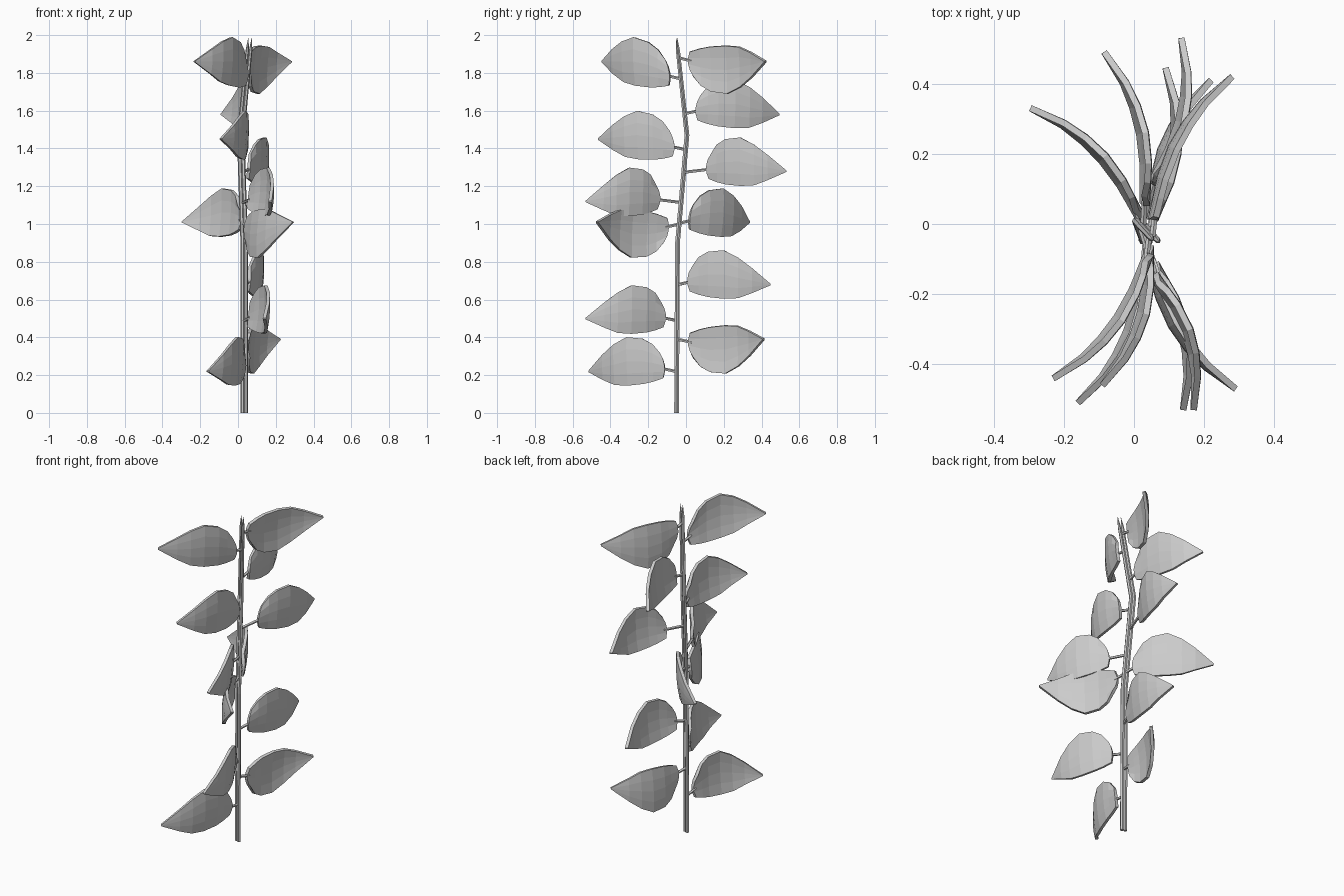
import bpy, bmesh
from mathutils import Vector

cube = bpy.data.objects.get("Cube")
if cube:
    bpy.data.objects.remove(cube)

grey = bpy.data.materials.new("plain grey")
grey.use_nodes = True
colour = (0.6, 0.6, 0.6, 1)
grey.diffuse_color = colour
grey.node_tree.nodes["Principled BSDF"].inputs["Base Color"].default_value = colour


def finish(bm, name):
    bmesh.ops.recalc_face_normals(bm, faces=bm.faces)
    mesh = bpy.data.meshes.new(name)
    bm.to_mesh(mesh)
    bm.free()
    mesh.materials.append(grey)
    obj = bpy.data.objects.new(name, mesh)
    bpy.context.collection.objects.link(obj)
    return obj


def tube(name, points, radii, sides=6):
    """Closed tube swept through points."""
    bm = bmesh.new()
    pts = [Vector(p) for p in points]
    turn = (pts[-1] - pts[0]).to_track_quat('Z', 'Y')
    rings = []
    for p, r in zip(pts, radii):
        ring = bmesh.ops.create_circle(bm, segments=sides, radius=r)["verts"]
        for v in ring:
            v.co = turn @ v.co + p
        rings.append(ring)
    for a, b in zip(rings, rings[1:]):
        for i in range(sides):
            j = (i + 1) % sides
            bm.faces.new((a[i], a[j], b[j], b[i]))
    bm.faces.new(rings[0])
    bm.faces.new(rings[-1])
    return finish(bm, name)


# Twin stalks following one gently bent path, each ending in a point
PATH = [(0.033, -0.05, 0), (0.033, -0.045, 0.9), (0.014, 0.005, 1.47),
        (0.058, -0.043, 1.92), (0.064, -0.05, 1.985)]
for side, name in ((-1, "stalk_right"), (1, "stalk_left")):
    tube(name, [(x + side * 0.009, y - side * 0.003, z) for x, y, z in PATH],
         [0.011, 0.011, 0.011, 0.009, 0.001])


def stem_at(z):
    for a, b in zip(PATH, PATH[1:]):
        if z <= b[2]:
            return Vector(a).lerp(Vector(b), (z - a[2]) / (b[2] - a[2]))


# Blade outline: fraction of length, upper edge, lower edge
OUTLINE = [(0, 0.085, -0.045), (0.1, 0.135, -0.062), (0.22, 0.165, -0.073),
           (0.42, 0.175, -0.08), (0.6, 0.138, -0.075), (0.77, 0.085, -0.047),
           (1, 0.003, -0.003)]
ROWS = 4


def leaf(name, base, tip, flip=1):
    """Slightly cupped, curling blade; flip=-1 turns it upside down."""
    base, tip = Vector(base), Vector(tip)
    along = (tip - base).normalized()
    out = Vector((along.y, -along.x, 0)).normalized()
    if out.x * flip < 0:
        out = -out
    bm = bmesh.new()
    grid = []
    for u, top, bottom in OUTLINE:
        column = []
        for k in range(ROWS + 1):
            w = k / ROWS
            height = bottom + (top - bottom) * w
            p = base.lerp(tip, u)
            p.z += flip * height
            cup = (2 * w - 1) ** 2 * (top - bottom) * 0.035
            lean = 0.07 * height
            p += out * (0.05 * 4 * u * (1 - u) - cup + lean)
            if u == 0:
                p += along * 0.015 * (w - 0.5) - along * 0.02 * (1 - (2 * w - 1) ** 2)
            column.append(bm.verts.new(p))
        grid.append(column)
    for a, b in zip(grid, grid[1:]):
        for k in range(ROWS):
            bm.faces.new((a[k], a[k + 1], b[k + 1], b[k]))
    obj = finish(bm, name)
    mod = obj.modifiers.new("thickness", 'SOLIDIFY')
    mod.thickness = 0.018
    mod.offset = 0
    # Short stem joining blade to stalk
    joint = base + Vector((0, 0, flip * 0.005))
    root = stem_at(base.z)
    root.z -= flip * 0.012
    tube(name + "_stem", [root, joint], [0.009, 0.008], 5)


LEAVES = [
    # back leaves, top to bottom
    ((0.06, 0.03, 1.867), (0.28, 0.42, 1.86), -1),
    ((0.03, 0.07, 1.595), (-0.085, 0.49, 1.58), 1),
    ((0.06, 0.13, 1.285), (0.135, 0.53, 1.28), 1),
    ((0.01, 0.03, 1.015), (-0.295, 0.33, 1.01), 1),
    ((0.06, 0.03, 0.69), (0.09, 0.445, 0.68), 1),
    ((0.055, 0.03, 0.378), (0.22, 0.41, 0.39), -1),
    # front leaves, top to bottom
    ((0.035, -0.10, 1.78), (-0.23, -0.44, 1.86), 1),
    ((0.04, -0.08, 1.405), (-0.09, -0.46, 1.45), 1),
    ((0.065, -0.16, 1.125), (0.17, -0.53, 1.12), 1),
    ((0.05, -0.11, 0.987), (0.29, -0.47, 1.01), -1),
    ((0.065, -0.13, 0.50), (0.14, -0.53, 0.50), 1),
    ((0.025, -0.13, 0.23), (-0.16, -0.51, 0.22), 1),
]
for i, (base, tip, flip) in enumerate(LEAVES):
    leaf(f"leaf_{i + 1}", base, tip, flip)
